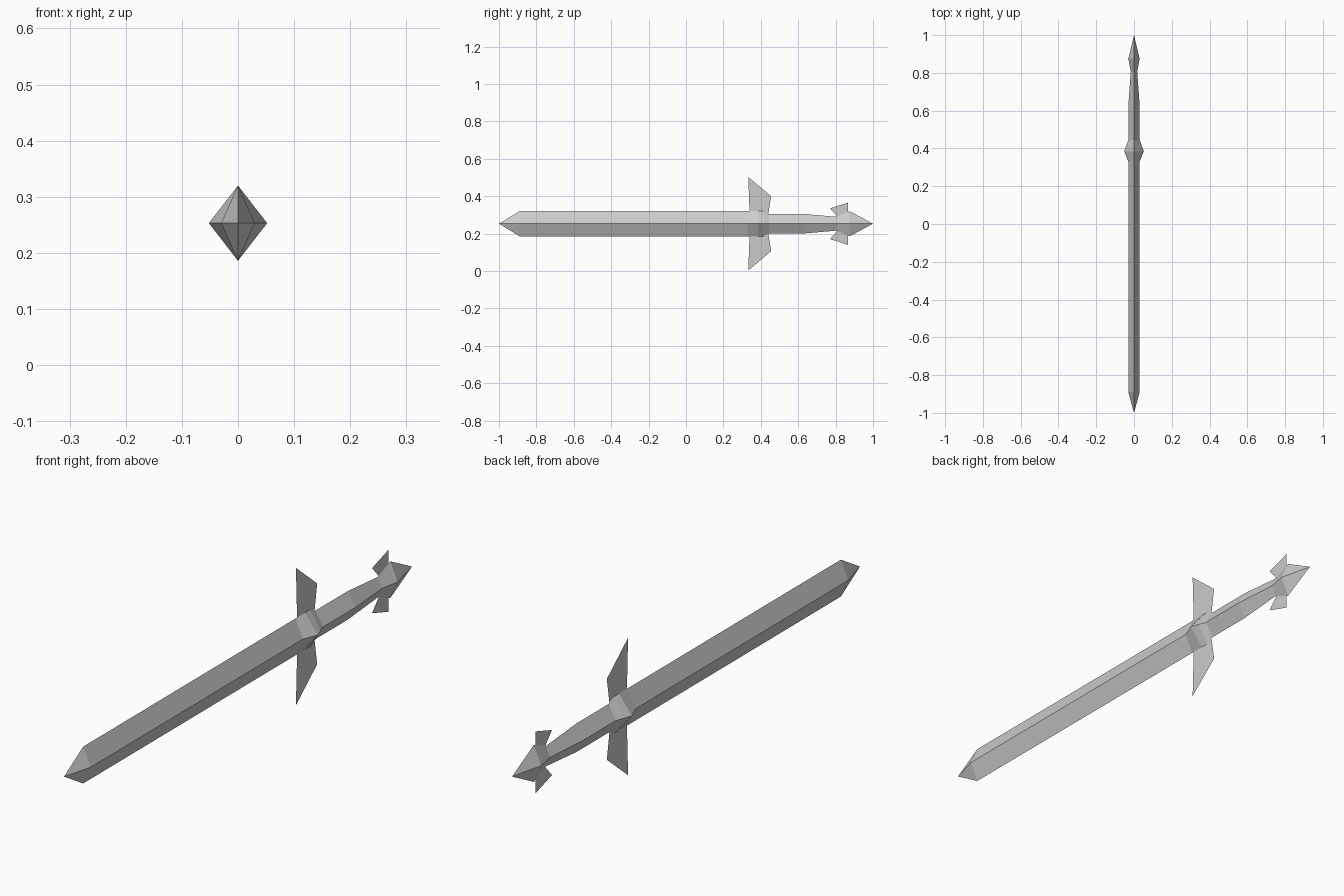
import bpy
import bmesh

cube = bpy.data.objects.get("Cube")
if cube:
    bpy.data.objects.remove(cube, do_unlink=True)

AXIS_Z = 0.253  # height of the sword's long axis

steel = bpy.data.materials.new("grey steel")
steel.use_nodes = True
COLOUR = (0.6, 0.6, 0.6, 1)
steel.diffuse_color = COLOUR
steel.node_tree.nodes["Principled BSDF"].inputs["Base Color"].default_value = COLOUR


def finish(name, bm):
    mesh = bpy.data.meshes.new(name)
    bm.to_mesh(mesh)
    bm.free()
    mesh.materials.append(steel)
    obj = bpy.data.objects.new(name, mesh)
    obj.location.z = AXIS_Z
    bpy.context.collection.objects.link(obj)
    return obj


def diamond_loft(name, sections):
    """Loft diamond sections (y, half width, half height); zero width is a point."""
    bm = bmesh.new()
    rings = []
    for y, w, h in sections:
        if w == 0:
            rings.append([bm.verts.new((0, y, 0))] * 4)
        else:
            rings.append([bm.verts.new(p) for p in
                          ((w, y, 0), (0, y, h), (-w, y, 0), (0, y, -h))])
    for a, b in zip(rings, rings[1:]):
        for i in range(4):
            j = (i + 1) % 4
            bm.faces.new(list(dict.fromkeys((a[i], a[j], b[j], b[i]))))
    for ring in (rings[0], rings[-1]):
        if len(set(ring)) == 4:
            bm.faces.new(ring)
    bmesh.ops.recalc_face_normals(bm, faces=bm.faces)
    return finish(name, bm)


def flat_wings(name, outline):
    """Paper-thin wing in the x = 0 plane, with its mirror below the axis."""
    for label, s in (("upper", 1), ("lower", -1)):
        bm = bmesh.new()
        face = bm.faces.new([bm.verts.new((0, y, s * z)) for y, z in outline])
        face.normal_update()
        if face.normal.x < 0:
            face.normal_flip()
        finish(f"{label}_{name}", bm)


# Blade with a pointed tip
diamond_loft("blade", [(-1, 0, 0), (-0.89, 0.03, 0.067), (0.33, 0.03, 0.067)])

# Faceted swelling between blade and grip
diamond_loft("guard_core", [(0.33, 0.03, 0.067), (0.385, 0.052, 0.067),
                            (0.415, 0.041, 0.067), (0.445, 0.03, 0.052)])

# Grip, tapering toward the pommel
diamond_loft("grip", [(0.445, 0.03, 0.052), (0.63, 0.03, 0.052),
                      (0.805, 0.017, 0.037)])

# Pointed pommel
diamond_loft("pommel", [(0.805, 0.017, 0.037), (0.875, 0.03, 0.067), (1, 0, 0)])

# Flat wings of the crossguard and pommel
flat_wings("guard_wing", [(0.34, 0.05), (0.333, 0.25), (0.455, 0.147), (0.438, 0.04)])
flat_wings("pommel_wing", [(0.81, 0.03), (0.806, 0.042), (0.77, 0.082),
                           (0.866, 0.113), (0.866, 0.05)])
